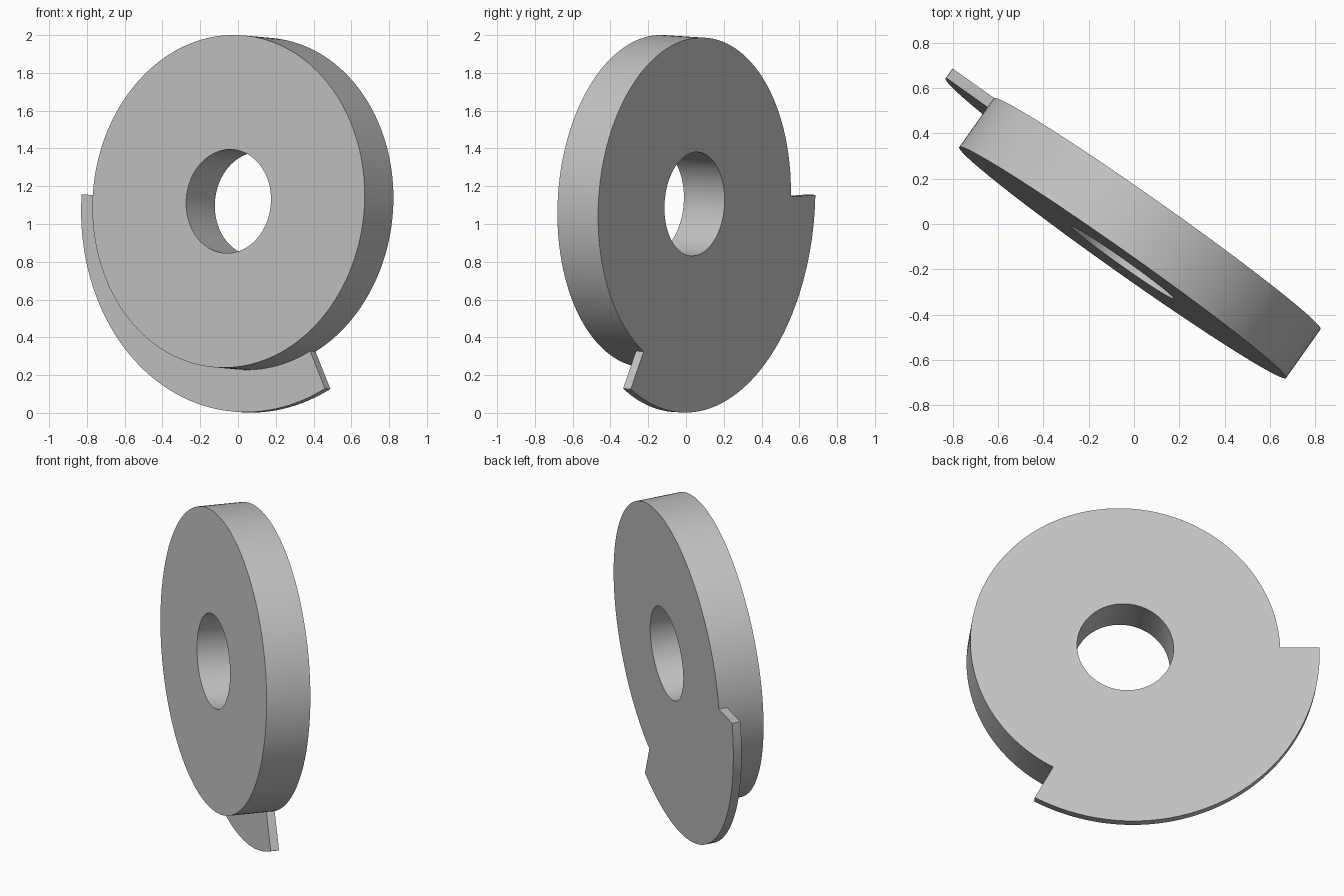
import bpy, bmesh, math
from mathutils import Matrix, Vector

cube = bpy.data.objects.get("Cube")
if cube:
    bpy.data.objects.remove(cube)

# Sizes of the disc, its bore and the partial flange
HOLE, RADIUS, FLANGE = 0.275, 0.882, 1.106
DEPTH, LIP = 0.264, 0.05
STEPS, FLANGE_STEPS = 180, 60
FIRST = math.radians(2.5)

# Material
grey = bpy.data.materials.new("plain grey")
grey.use_nodes = True
colour = (0.55, 0.55, 0.55, 1)
grey.diffuse_color = colour
grey.node_tree.nodes["Principled BSDF"].inputs["Base Color"].default_value = colour

# Cross-section as (radius, depth), back face at zero depth
section = {
    "bore_front": (HOLE, -DEPTH), "bore_back": (HOLE, 0),
    "rim_back": (RADIUS, 0), "rim_lip": (RADIUS, -LIP), "rim_front": (RADIUS, -DEPTH),
    "lip_back": (FLANGE, 0), "lip_front": (FLANGE, -LIP),
}
ring = ["rim_lip", "rim_front", "bore_front", "bore_back", "rim_back"]
plain_path = ring + ["rim_lip"]
flange_path = ring + ["lip_back", "lip_front", "rim_lip"]

bm = bmesh.new()
rows = []
for i in range(STEPS):
    angle = FIRST - math.tau * i / STEPS
    rows.append({name: bm.verts.new((r * math.cos(angle), r * math.sin(angle), z))
                 for name, (r, z) in section.items()
                 if i <= FLANGE_STEPS or not name.startswith("lip")})

# Sweep the section around the axis, with the wider flange over one third
for i in range(STEPS):
    a, b = rows[i], rows[(i + 1) % STEPS]
    path = flange_path if i < FLANGE_STEPS else plain_path
    for p, q in zip(path, path[1:]):
        bm.faces.new((a[p], a[q], b[q], b[p]))

# Radial end faces of the flange
for row in (rows[0], rows[FLANGE_STEPS]):
    bm.faces.new([row[n] for n in ("rim_back", "lip_back", "lip_front", "rim_lip")])
bmesh.ops.recalc_face_normals(bm, faces=bm.faces)

mesh = bpy.data.meshes.new("flanged_disc")
bm.to_mesh(mesh)
bm.free()
mesh.materials.append(grey)
disc = bpy.data.objects.new("flanged_disc", mesh)
bpy.context.collection.objects.link(disc)

# Stand the disc on edge, turned and slightly tilted
axis = Vector((0.576, 0.815, -0.053)).normalized()
side = Vector((-axis.y, axis.x, 0)).normalized()
up = axis.cross(side)
turn = Matrix((side, up, axis)).transposed().to_4x4()
disc.matrix_world = Matrix.Translation((0.102, 0.045, 1.106)) @ turn

bpy.ops.object.select_all(action="DESELECT")
disc.select_set(True)
bpy.context.view_layer.objects.active = disc
bpy.ops.object.shade_smooth_by_angle(angle=math.radians(30))
